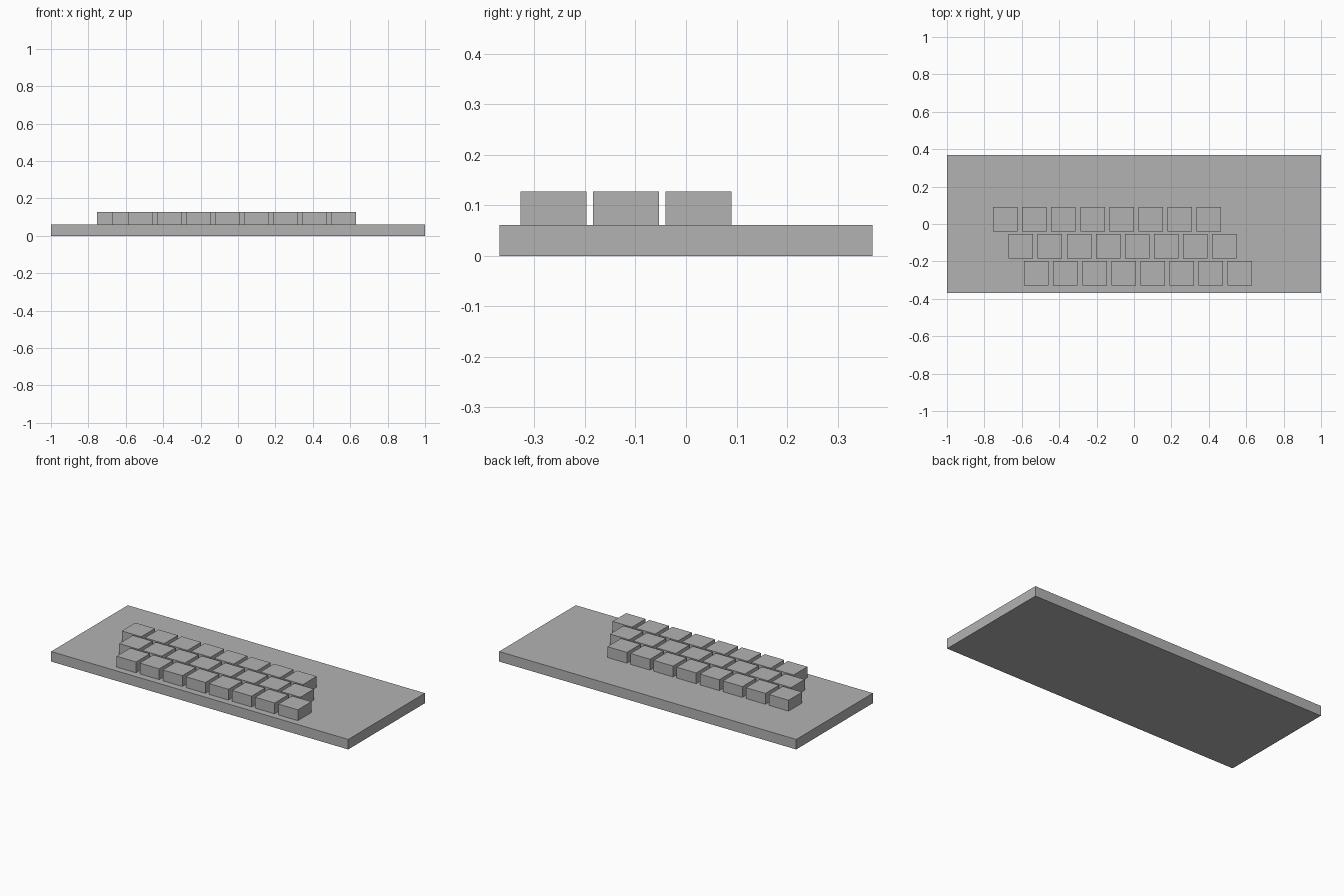
import bpy

if "Cube" in bpy.data.objects:
    bpy.data.objects.remove(bpy.data.objects["Cube"])

# One flat grey for the whole model
grey = bpy.data.materials.new("plain_grey")
grey.diffuse_color = (0.45, 0.45, 0.45, 1.0)
grey.use_nodes = True
grey.node_tree.nodes["Principled BSDF"].inputs["Base Color"].default_value = grey.diffuse_color


def box(name, centre, size):
    """Add a sharp-edged box with its dimensions applied to the mesh."""
    bpy.ops.mesh.primitive_cube_add(size=1, location=centre)
    obj = bpy.context.object
    obj.name = name
    obj.scale = size
    bpy.ops.object.transform_apply(location=False, rotation=False, scale=True)
    obj.data.materials.append(grey)
    return obj


# Flat base slab
BASE_H = 0.061
box("base", (0, 0, BASE_H / 2), (2.0, 0.737, BASE_H))

# Three staggered rows of eight square keys, back row first
KEY, KEY_H = 0.131, 0.066
PITCH_X, PITCH_Y, STAGGER = 0.1555, 0.1433, 0.083
FIRST_X, FIRST_Y = -0.688, 0.0245
for row in range(3):
    for col in range(8):
        x = FIRST_X + row * STAGGER + col * PITCH_X
        y = FIRST_Y - row * PITCH_Y
        box(f"key_row{row + 1}_{col + 1}", (x, y, BASE_H + KEY_H / 2), (KEY, KEY, KEY_H))
